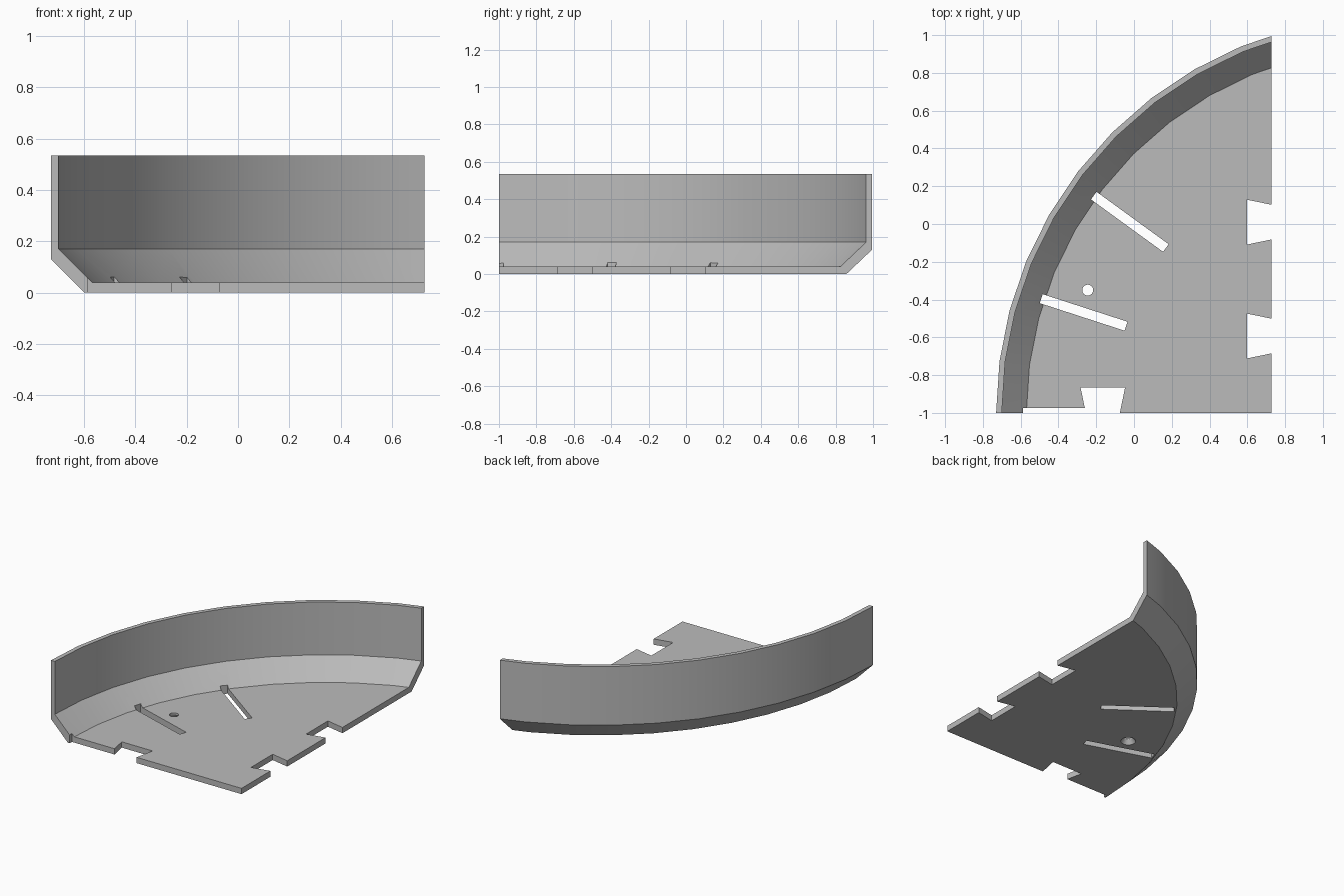
import bpy, bmesh, math
from mathutils import Matrix, Vector

cube = bpy.data.objects.get("Cube")
if cube:
    bpy.data.objects.remove(cube, do_unlink=True)

CENTRE = Vector((1.37, -1.0, 0.0))   # axis of the curved wall
CUT_X = 0.727                        # straight right edge
STEP = math.radians(7.5)

grey = bpy.data.materials.new("plain_grey")
grey.use_nodes = True
colour = (0.5, 0.5, 0.5, 1.0)
grey.diffuse_color = colour
grey.node_tree.nodes["Principled BSDF"].inputs["Base Color"].default_value = colour


def make_object(name, bm):
    bmesh.ops.recalc_face_normals(bm, faces=bm.faces)
    mesh = bpy.data.meshes.new(name)
    bm.to_mesh(mesh)
    bm.free()
    mesh.materials.append(grey)
    obj = bpy.data.objects.new(name, mesh)
    bpy.context.collection.objects.link(obj)
    return obj


def prism(name, outline):
    """Tall upright cutter from a flat outline."""
    bm = bmesh.new()
    face = bm.faces.new([bm.verts.new((x, y, -0.1)) for x, y in outline])
    top = bmesh.ops.extrude_face_region(bm, geom=[face])["geom"]
    verts = [v for v in top if isinstance(v, bmesh.types.BMVert)]
    bmesh.ops.translate(bm, verts=verts, vec=(0, 0, 0.3))
    return make_object(name, bm)


def slot(name, degrees):
    """Narrow slot running radially from the wall."""
    a = math.radians(degrees)
    out = Vector((-math.cos(a), math.sin(a)))
    side = Vector((out.y, -out.x)) * 0.025
    c = CENTRE.xy
    near, far = c + out * 1.485, c + out * 1.957
    return prism(name, [near - side, near + side, far + side, far - side])


def dovetail(name, origin, inward, depth, mouth, root):
    """Notch that widens inward from a straight edge."""
    o, d = Vector(origin), Vector(inward)
    s = Vector((-d.y, d.x))
    flare = (root - mouth) / depth
    outer = mouth - flare * 0.05
    start, end = o - d * 0.05, o + d * depth
    return prism(name, [start - s * outer, start + s * outer, end + s * root, end - s * root])


# Floor, sloped rim and wall as one turned profile
profile = [(0, 0), (1.97, 0), (2.10, 0.13), (2.10, 0.535),
           (2.07, 0.535), (2.07, 0.17), (1.94, 0.04), (0, 0.04)]
bm = bmesh.new()
start = bm.faces.new([bm.verts.new((CENTRE.x - r, CENTRE.y, z)) for r, z in profile])
copy = bmesh.ops.duplicate(bm, geom=[start] + start.edges[:] + start.verts[:])["geom"]
bmesh.ops.spin(bm, geom=copy, cent=CENTRE, axis=(0, 0, -1), angle=STEP * 10, steps=10)
bmesh.ops.remove_doubles(bm, verts=bm.verts, dist=1e-5)
cut = bmesh.ops.bisect_plane(bm, geom=bm.verts[:] + bm.edges[:] + bm.faces[:],
                             plane_co=(CUT_X, 0, 0), plane_no=(1, 0, 0), clear_outer=True)
# Remove any doubled end face, then cap the straight edge
ends = [f for f in bm.faces if all(abs(v.co.y + 1) < 1e-4 for v in f.verts)]
if len(ends) > 1:
    bmesh.ops.delete(bm, geom=ends[1:], context='FACES_ONLY')
bmesh.ops.holes_fill(bm, edges=[e for e in bm.edges if e.is_boundary], sides=0)
bmesh.ops.dissolve_limit(bm, angle_limit=math.radians(1), verts=bm.verts, edges=bm.edges)
tray = make_object("curved_tray_section", bm)

# Slots and interlocking notches
cutters = [slot("slot_cutter", d) for d in (0, 18, 36)]
cutters.append(dovetail("front_notch", (-0.165, -1), (0, 1), 0.135, 0.09, 0.118))
for y in (0.01, -0.593):
    cutters.append(dovetail("side_notch", (CUT_X, y), (-1, 0), 0.13, 0.092, 0.119))

# Countersunk screw hole, wider underneath
bm = bmesh.new()
bmesh.ops.create_cone(bm, cap_ends=True, segments=24, radius1=0.055, radius2=0.028, depth=0.04,
                      matrix=Matrix.Translation((-0.245, -0.35, 0.01)))
cutters.append(make_object("countersink_cutter", bm))
bm = bmesh.new()
bmesh.ops.create_cone(bm, cap_ends=True, segments=24, radius1=0.029, radius2=0.029, depth=0.2,
                      matrix=Matrix.Translation((-0.245, -0.35, 0.05)))
cutters.append(make_object("screw_hole_cutter", bm))

bpy.ops.object.select_all(action='DESELECT')
tray.select_set(True)
bpy.context.view_layer.objects.active = tray
for cutter in cutters:
    cutter.hide_render = True
    mod = tray.modifiers.new("cut", 'BOOLEAN')
    mod.operation = 'DIFFERENCE'
    mod.solver = 'EXACT'
    mod.object = cutter
    bpy.ops.object.modifier_apply(modifier=mod.name)
    bpy.data.objects.remove(cutter, do_unlink=True)

bpy.ops.object.shade_smooth_by_angle(angle=math.radians(30))
